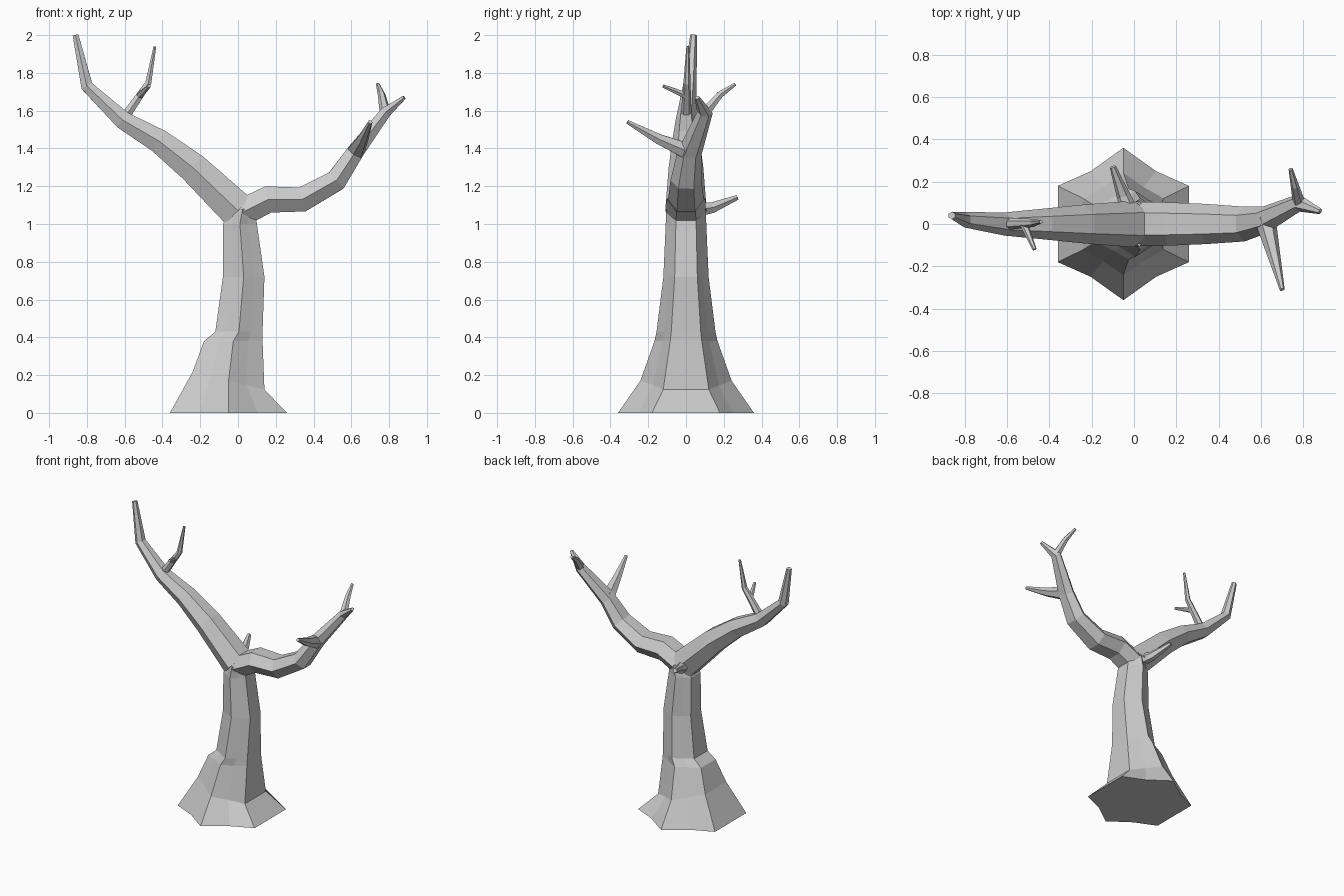
import bpy
import bmesh
from math import cos, sin, exp, tau
from mathutils import Vector

if "Cube" in bpy.data.objects:
    bpy.data.objects.remove(bpy.data.objects["Cube"])

grey = (0.6, 0.6, 0.6, 1)
bark = bpy.data.materials.new("bark_grey")
bark.use_nodes = True
bark.diffuse_color = grey
bark.node_tree.nodes["Principled BSDF"].inputs["Base Color"].default_value = grey

SIDES = 6


def skin(name, rings):
    """Join rings of points into a closed, flat-shaded tube."""
    bm = bmesh.new()
    loops = [[bm.verts.new(point) for point in ring] for ring in rings]
    for lower, upper in zip(loops, loops[1:]):
        for i in range(len(lower)):
            bm.faces.new((lower[i - 1], lower[i], upper[i], upper[i - 1]))
    bm.faces.new(loops[0])
    bm.faces.new(loops[-1])
    bmesh.ops.recalc_face_normals(bm, faces=bm.faces)
    mesh = bpy.data.meshes.new(name)
    bm.to_mesh(mesh)
    bm.free()
    mesh.materials.append(bark)
    tube = bpy.data.objects.new(name, mesh)
    bpy.context.collection.objects.link(tube)


def limb(name, path, thick, thin, taper=1, flatten=1):
    """Sweep a tapering hexagon along a path and return the path points."""
    points = [Vector(point) for point in path]
    last = len(points) - 1
    span = points[last] - points[0]
    # The corners of the hexagon point sideways from the direction of growth
    side = Vector((1, 0, 0)) if abs(span.y) > abs(span.x) else Vector((0, 1, 0))
    rings = []
    for i, centre in enumerate(points):
        ahead = points[min(i + 1, last)]
        behind = points[max(i - 1, 0)]
        tangent = (ahead - behind).normalized()
        across = (side - tangent * side.dot(tangent)).normalized()
        up = tangent.cross(across) * flatten
        radius = thick + (thin - thick) * (i / last) ** taper
        angles = [tau * k / SIDES for k in range(SIDES)]
        rings.append([centre + (across * cos(a) + up * sin(a)) * radius
                      for a in angles])
    skin(name, rings)
    return points


def twig(name, start, end, thick, thin, bend=(0, 0, 0)):
    """Make a short limb with one bend halfway."""
    start, end = Vector(start), Vector(end)
    middle = start.lerp(end, 0.5) + Vector(bend)
    limb(name, [start, middle, end], thick, thin)


def trunk_ring(height, west, east, tilt):
    """Six-cornered ring that flares into pinched roots near the ground."""
    depth = 0.1 + 0.26 * exp(-height / 0.28)
    pinch = 1 - 0.6 * depth ** 2
    ridge = (west + east) / 2
    flat = depth / 2
    half = [
        (east, flat),
        ((east + ridge) / 2, (flat + depth) / 2 * pinch),
        (ridge, depth),
        ((west + ridge) / 2, (flat + depth) / 2 * pinch),
        (west, flat),
    ]
    outline = half + [(x, -y) for x, y in reversed(half)]
    return [(x, y, height + tilt * (ridge - x)) for x, y in outline]


# Trunk with flared roots and a ledge on its right side
skin("trunk", [
    trunk_ring(height=0, west=-0.36, east=0.26, tilt=0),
    trunk_ring(height=0.17, west=-0.24, east=0.14, tilt=0.25),
    trunk_ring(height=0.38, west=-0.18, east=0.13, tilt=0),
    trunk_ring(height=0.43, west=-0.12, east=0.13, tilt=0),
    trunk_ring(height=0.72, west=-0.08, east=0.14, tilt=0),
    trunk_ring(height=1, west=-0.08, east=0.1, tilt=0),
    trunk_ring(height=1.08, west=-0.04, east=0.09, tilt=0),
])

# Two main branches
right = limb("right_branch", [
    (0, 0, 1.07),
    (-0.24, 0, 1.3),
    (-0.42, 0, 1.44),
    (-0.61, 0, 1.55),
    (-0.8, 0.02, 1.73),
    (-0.86, 0.04, 2),
], thick=0.11, thin=0.018)

left = limb("left_branch", [
    (0.02, 0, 1.06),
    (0.16, 0, 1.13),
    (0.34, 0, 1.13),
    (0.52, 0, 1.23),
    (0.62, 0.02, 1.38),
    (0.78, 0.1, 1.59),
    (0.88, 0.06, 1.67),
], thick=0.105, thin=0.014, taper=2, flatten=0.8)

# Twigs growing from the branches
twig("left_front_twig", left[4], (0.7, -0.31, 1.54), thick=0.05, thin=0.012,
     bend=(0, 0, -0.01))
twig("left_back_twig", left[5], (0.74, 0.26, 1.74), thick=0.03, thin=0.01,
     bend=(0, 0, 0.02))
twig("right_upper_twig", right[3], (-0.44, 0.01, 1.94), thick=0.03, thin=0.008,
     bend=(0.05, 0, 0))
twig("right_front_twig", (-0.52, 0, 1.68), (-0.47, -0.12, 1.73), thick=0.02, thin=0.01)
twig("back_twig", right[0], (-0.1, 0.27, 1.14), thick=0.05, thin=0.015,
     bend=(0, 0, -0.02))
